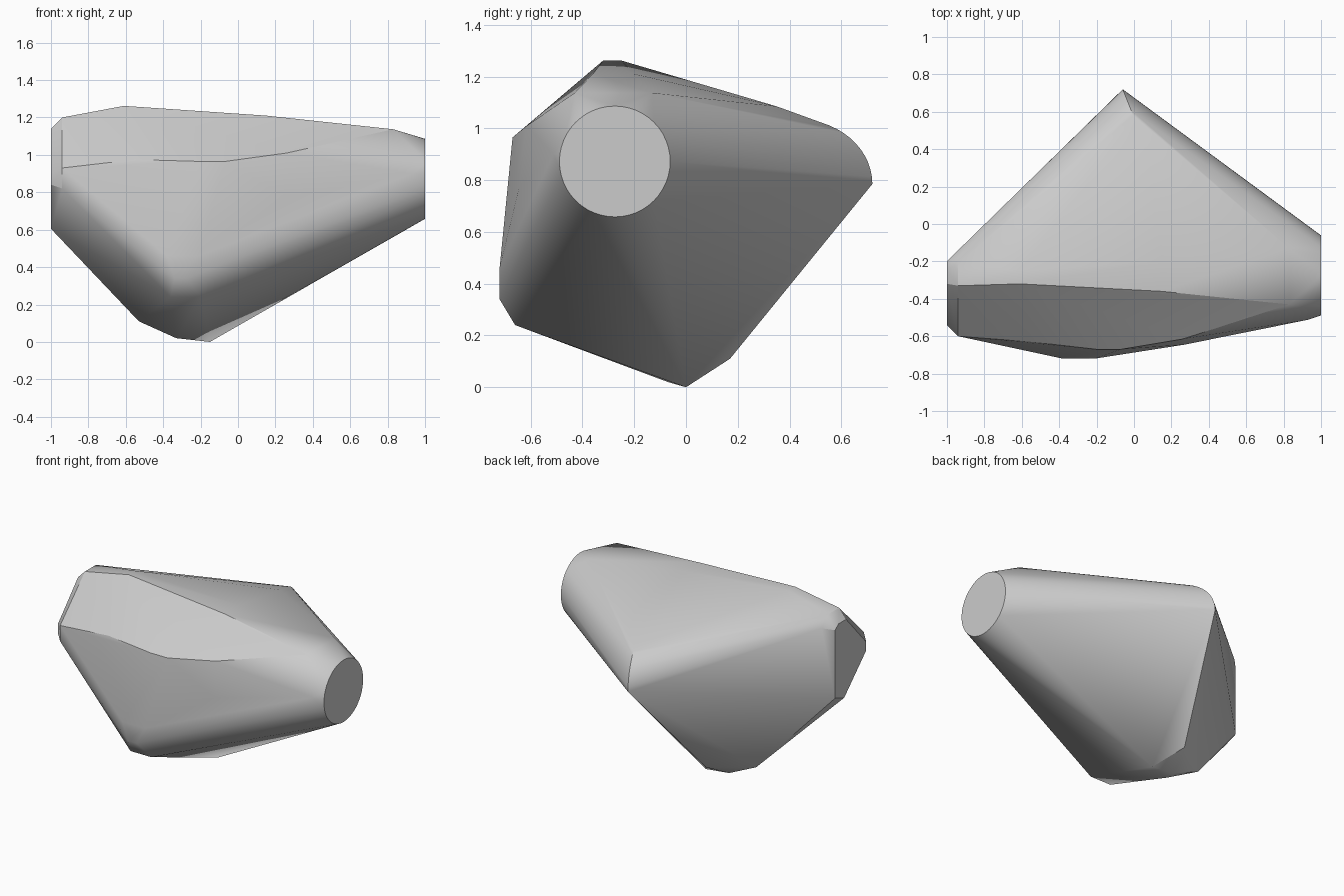
import bpy
import bmesh
from math import cos, sin, pi, radians
from mathutils import Vector

default_cube = bpy.data.objects.get("Cube")
if default_cube:
    bpy.data.objects.remove(default_cube, do_unlink=True)


def make_material(name, color):
    material = bpy.data.materials.new(name)
    material.use_nodes = True
    material.diffuse_color = color
    shader = next(n for n in material.node_tree.nodes if n.type == "BSDF_PRINCIPLED")
    shader.inputs["Base Color"].default_value = color
    shader.inputs["Roughness"].default_value = 0.8
    return material


def round_end(x, y, z, radius, count):
    """Circular rim standing across the x axis."""
    angles = [2 * pi * i / count for i in range(count)]
    return [(x, y + radius * cos(a), z + radius * sin(a)) for a in angles]


def rear_arc(count, sweep):
    """Rounded nose curving up from the rear tip."""
    points = []
    for i in range(count + 1):
        angle = radians(sweep * i / count)
        y = 0.43 + 0.29 * cos(angle)
        z = 0.785 + 0.25 * sin(angle)
        points.append((-0.06 + 0.4 * (0.72 - y), y, z))
    return points


def edge_pair(x, z, front_y, back_y):
    """Two corners of a short edge running front to back."""
    return [(x, front_y, z), (x, back_y, z)]


def level_pair(y, z, right_x, left_x):
    """Two corners of a short edge running side to side."""
    return [(right_x, y, z), (left_x, y, z)]


def upright_pair(x, y, low_z, high_z):
    """Two corners of a short vertical edge."""
    return [(x, y, low_z), (x, y, high_z)]


def make_hull(name, points, material, smooth_angle):
    """Wrap a group of corners in a tight convex skin."""
    bm = bmesh.new()
    vertices = [bm.verts.new(Vector(point)) for point in points]
    result = bmesh.ops.convex_hull(bm, input=vertices)
    unused = set(result["geom_interior"]) | set(result["geom_unused"])
    loose = [v for v in unused if isinstance(v, bmesh.types.BMVert) and v.is_valid]
    bmesh.ops.delete(bm, geom=loose, context="VERTS")
    bmesh.ops.dissolve_limit(bm, angle_limit=radians(0.5),
                             verts=bm.verts[:], edges=bm.edges[:])
    bmesh.ops.recalc_face_normals(bm, faces=bm.faces[:])
    mesh = bpy.data.meshes.new(name)
    bm.to_mesh(mesh)
    bm.free()
    mesh.materials.append(material)
    body = bpy.data.objects.new(name, mesh)
    bpy.context.collection.objects.link(body)
    bpy.ops.object.select_all(action="DESELECT")
    body.select_set(True)
    bpy.context.view_layer.objects.active = body
    bpy.ops.object.shade_smooth_by_angle(angle=radians(smooth_angle))
    return body


# Round flat end and rounded rear nose
corners = round_end(1, -0.275, 0.872, 0.214, 48)
corners += rear_arc(10, 65)
corners += [(0.08, 0.35, 1.085)]

# Faceted flat end with its chamfer
corners += upright_pair(-1, -0.2, 0.64, 1.11)
corners += upright_pair(-1, -0.54, 0.84, 0.9)
corners += edge_pair(-1, 1.14, -0.32, -0.24)
corners += [(-1, -0.3, 0.605), (-0.94, -0.14, 1.13)]
corners += edge_pair(-0.94, 1.2, -0.33, -0.21)
corners += upright_pair(-0.94, -0.6, 0.82, 0.93)

# Top ridge
corners += edge_pair(-0.61, 1.262, -0.32, -0.25)
corners += edge_pair(0.15, 1.21, -0.36, -0.2)
corners += edge_pair(0.83, 1.137, -0.43, -0.13)

# Front face
corners += level_pair(-0.67, 0.965, -0.2, -0.07)
corners += [(0.26, -0.615, 1.01), (0.27, -0.645, 0.77)]
corners += [(-0.55, -0.63, 0.975), (0.93, -0.512, 0.9)]
corners += level_pair(-0.72, 0.34, -0.34, -0.27)
corners += level_pair(-0.72, 0.46, -0.38, -0.21)
corners += level_pair(-0.66, 0.24, -0.36, -0.2)

# Blunt underside
corners += [(-0.15, 0, 0), (-0.53, -0.01, 0.11), (-0.27, 0.17, 0.11)]
corners += edge_pair(-0.33, 0.02, -0.07, 0)

grey = make_material("plain grey", (0.6, 0.6, 0.6, 1))
make_hull("faceted_body", corners, grey, 30)
